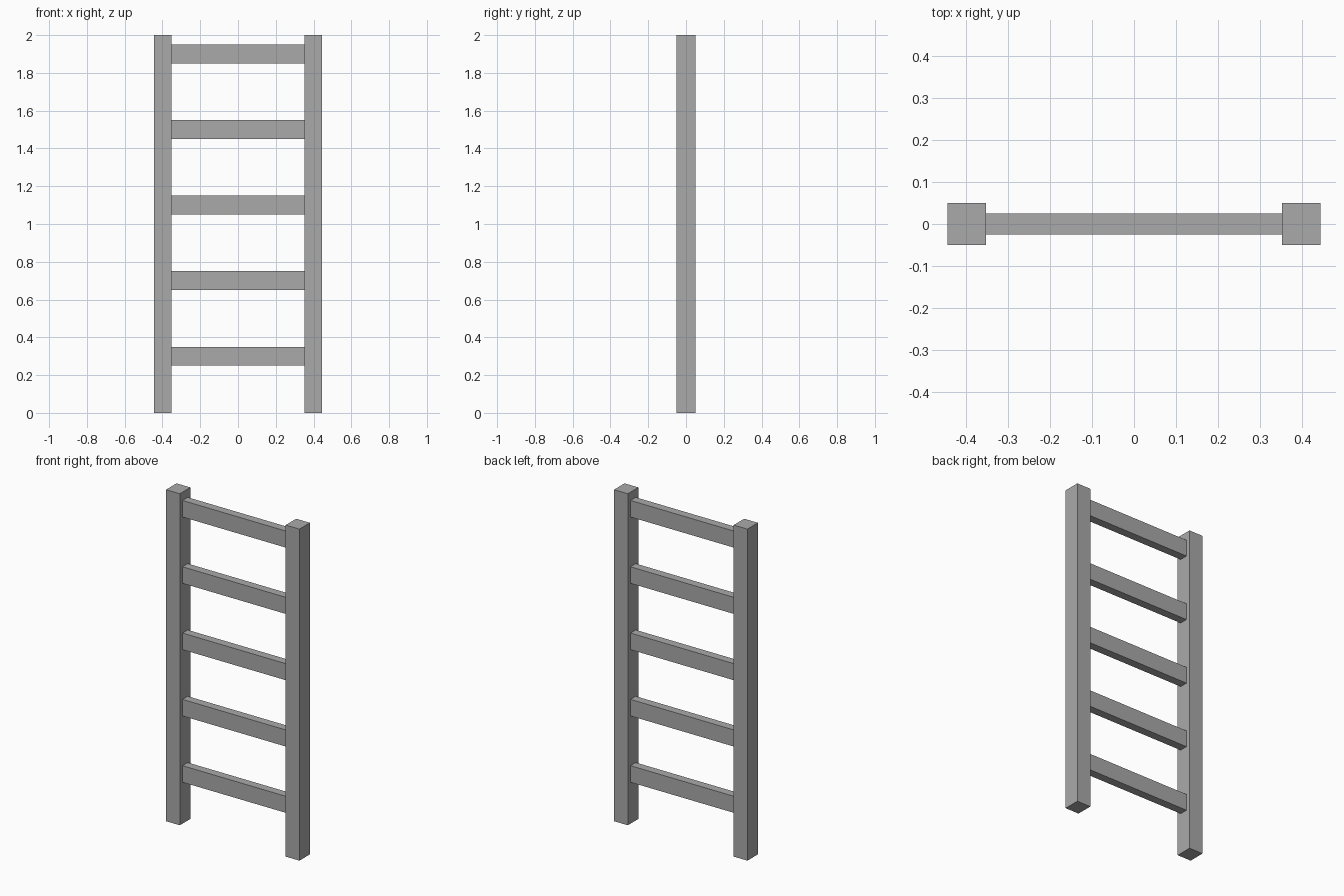
import bpy

# Remove the default cube
cube = bpy.data.objects.get("Cube")
if cube:
    bpy.data.objects.remove(cube, do_unlink=True)

# Single flat grey
grey = bpy.data.materials.new("plain_grey")
grey.use_nodes = True
colour = (0.4, 0.4, 0.4, 1)
grey.diffuse_color = colour
grey.node_tree.nodes["Principled BSDF"].inputs["Base Color"].default_value = colour


def box(name, centre, size):
    bpy.ops.mesh.primitive_cube_add(size=1, location=centre)
    obj = bpy.context.object
    obj.name = name
    obj.scale = size
    bpy.ops.object.transform_apply(location=False, rotation=False, scale=True)
    obj.data.materials.append(grey)
    return obj


HEIGHT = 2.0
OUTER, INNER = 0.445, 0.353   # rail faces measured from the centre line
RAIL_DEPTH, RUNG_DEPTH, RUNG_HEIGHT = 0.1, 0.05, 0.1

# Upright rails
for side, sign in (("left", 1), ("right", -1)):
    box(side + "_rail", (sign * (OUTER + INNER) / 2, 0, HEIGHT / 2),
        (OUTER - INNER, RAIL_DEPTH, HEIGHT))

# Evenly spaced rungs between the rails
for i in range(5):
    box(f"rung_{i + 1}", (0, 0, 0.3 + 0.4 * i),
        (2 * INNER, RUNG_DEPTH, RUNG_HEIGHT))
